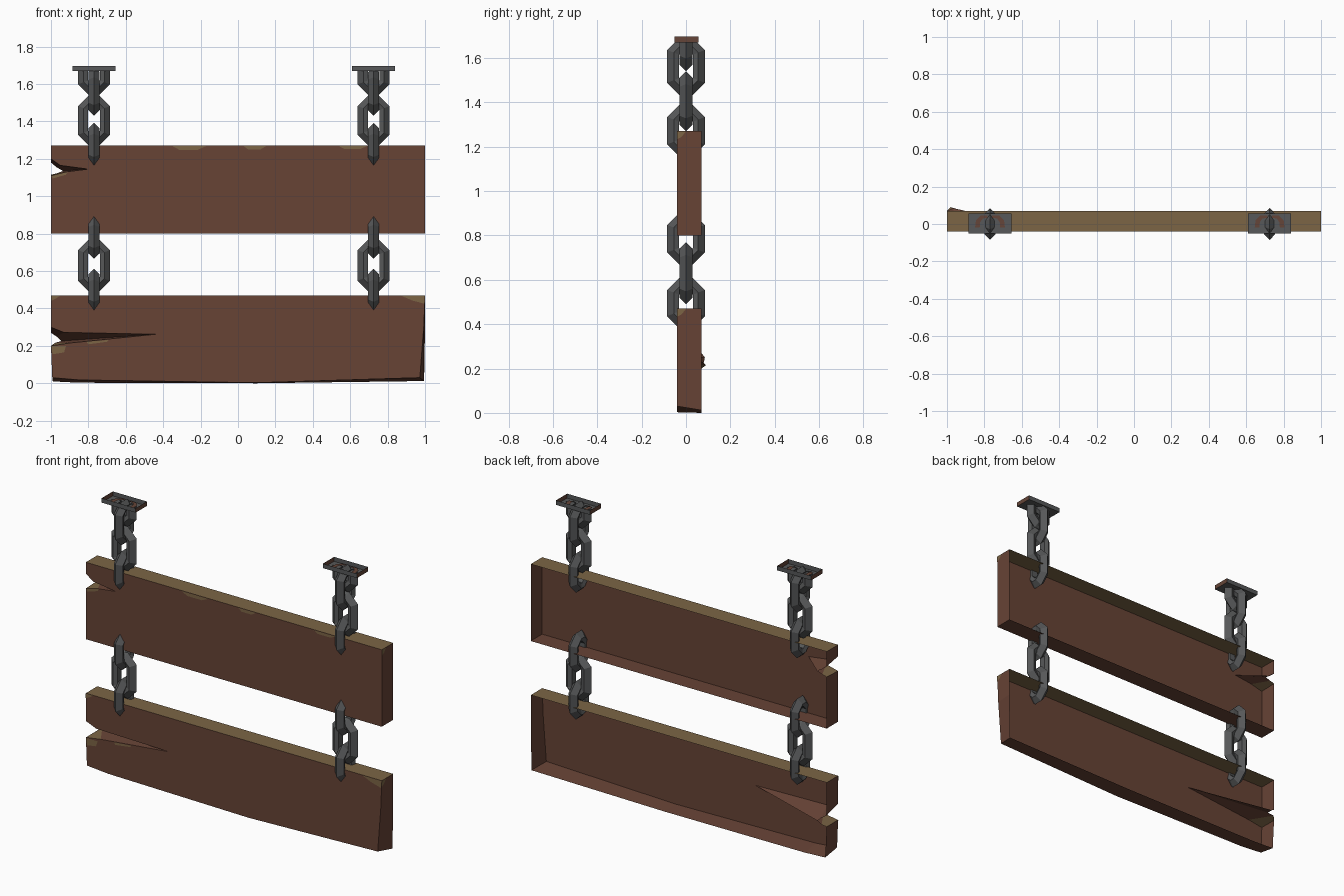
import bpy, bmesh
from mathutils import Vector

cube = bpy.data.objects.get("Cube")
if cube:
    bpy.data.objects.remove(cube, do_unlink=True)


def material(name, colour):
    m = bpy.data.materials.new(name)
    m.use_nodes = True
    m.diffuse_color = (*colour, 1)
    bsdf = m.node_tree.nodes["Principled BSDF"]
    bsdf.inputs["Base Color"].default_value = (*colour, 1)
    bsdf.inputs["Roughness"].default_value = 0.8
    return m


wood = material("brown wood", (0.135, 0.056, 0.036))
bare = material("bare tan wood", (0.2, 0.13, 0.06))
iron = material("dark iron", (0.095, 0.098, 0.1))
rust = material("rust", (0.13, 0.06, 0.04))


def finish(bm, name, *mats):
    mesh = bpy.data.meshes.new(name)
    bm.to_mesh(mesh)
    bm.free()
    for m in mats:
        mesh.materials.append(m)
    obj = bpy.data.objects.new(name, mesh)
    bpy.context.collection.objects.link(obj)
    return obj


FRONT, BACK = -0.04, 0.07


def plank(name, front, back, top):
    """Open-backed shell: front face plus walls running to the back outline."""
    bm = bmesh.new()
    f = [bm.verts.new((x, FRONT, z)) for x, z in front]
    b = [bm.verts.new((p[0], p[2] if len(p) > 2 else BACK, p[1])) for p in back]
    bm.faces.new(f[::-1])
    for i in range(len(f)):
        j = (i + 1) % len(f)
        wall = bm.faces.new((f[i], f[j], b[j], b[i]))
        wall.normal_update()
        c = wall.calc_center_median()
        # bare wood on the top edge and on the outer lip of the split
        outer_lip = c.x < -0.92 and front[i][0] == -1 and front[j][0] > -1 and c.z < top - 0.1
        if c.z > top - 0.02 or outer_lip:
            wall.material_index = 1
    return finish(bm, name, wood, bare)


# Upper plank, split at its right end
plank("upper_plank",
      [(-1, 1.27), (1, 1.27), (1, 0.8), (-1, 0.8), (-1, 1.11), (-0.92, 1.13),
       (-0.8, 1.145), (-0.95, 1.165), (-1, 1.2)],
      [(-1, 1.27), (1, 1.27), (1, 0.8), (-1, 0.8), (-1, 1.115), (-0.97, 1.122),
       (-0.935, 1.135), (-0.97, 1.155), (-1, 1.18)], 1.27)

# Lower plank, worn along the bottom and the left end, with a longer split
plank("lower_plank",
      [(-1, 0.47), (1, 0.47), (0.993, 0.3), (0.972, 0.03), (0.1, 0.003), (-0.85, 0.018),
       (-0.993, 0.03), (-1, 0.2), (-0.9, 0.215), (-0.44, 0.262), (-0.93, 0.272), (-1, 0.3)],
      [(-1, 0.47), (1, 0.47), (1, 0.3), (0.995, 0.012), (0.1, 0), (-0.85, 0.003),
       (-0.99, 0.01), (-1, 0.2), (-0.98, 0.215, 0.09), (-0.945, 0.226, 0.08),
       (-0.97, 0.25, 0.085), (-1, 0.27)], 0.47)


# Thin bare-wood chips along the plank edges
def chips(name, polygons, place):
    bm = bmesh.new()
    for poly in polygons:
        bm.faces.new([bm.verts.new(place(u, v)) for u, v in poly])
    return finish(bm, name, bare)


def edge_chip(a, b, z, depth):
    w = b - a
    return [(a, z), (a + w * 0.2, z - depth), (a + w * 0.75, z - depth), (b, z)]


chips("front_chips", [
    edge_chip(-0.35, -0.17, 1.268, 0.02),
    edge_chip(0.03, 0.15, 1.268, 0.018),
    edge_chip(0.54, 0.69, 1.268, 0.016),
    [(0.87, 0.469), (0.93, 0.443), (0.997, 0.425), (0.999, 0.469)],
    [(-1, 0.469), (-1, 0.44), (-0.97, 0.455), (-0.95, 0.469)],
    [(-1, 0.198), (-0.92, 0.198), (-0.93, 0.165), (-0.99, 0.155)],
    [(-0.81, 0.222), (-0.69, 0.232), (-0.7, 0.222), (-0.8, 0.208)],
    [(-0.999, 1.108), (-0.91, 1.13), (-0.92, 1.115), (-0.99, 1.095)],
], lambda x, z: (x, FRONT - 0.002, z))
chips("end_chips", [
    [(FRONT, z), (FRONT, z - 0.035), (-0.02, z - 0.025), (0.0, z)] for z in (0.469, 1.269)
], lambda y, z: (1.001, y, z))

# Faceted chain links: a ridged section swept around a chamfered ring
SECTION = [(0.03, 0), (0, 0.03), (-0.024, 0.02), (-0.024, -0.02), (0, -0.03)]


def ring(d, half_height):
    w, h = 0.055 + d, half_height - 0.03 + d
    cz, cx = h - 0.04 - 0.6 * d, 0.015 + 0.4 * d
    quarter = [(w, cz), (cx, h)]
    half = quarter + [(-x, z) for x, z in quarter[::-1]]
    return half + [(-x, -z) for x, z in half]


def link(name, cx, cz, half_height, sideways, cut=None):
    bm = bmesh.new()
    loops = []
    for d, lateral in SECTION:
        loops.append([bm.verts.new((cx + (u if sideways else lateral),
                                    lateral if sideways else u, cz + v))
                      for u, v in ring(d, half_height)])
    for a, b in zip(loops, loops[1:] + loops[:1]):
        for i in range(len(a)):
            j = (i + 1) % len(a)
            bm.faces.new((a[i], a[j], b[j], b[i]))
    bmesh.ops.recalc_face_normals(bm, faces=bm.faces)
    if cut:
        bmesh.ops.bisect_plane(bm, geom=bm.verts[:] + bm.edges[:] + bm.faces[:],
                               plane_co=(0, 0, cut), plane_no=(0, 0, 1), clear_outer=True)
    finish(bm, name, iron)


LINKS = [("mount", 1.665, 0.125, True, 1.675), ("upper_hanging", 1.562, 0.132, False, None),
         ("upper_joining", 1.405, 0.135, True, None), ("upper_plank", 1.272, 0.12, False, None),
         ("middle_top", 0.785, 0.12, False, None), ("middle_joining", 0.63, 0.14, True, None),
         ("middle_bottom", 0.495, 0.117, False, None)]

for side, cx in (("right", -0.77), ("left", 0.725)):
    for name, cz, hh, sideways, cut in LINKS:
        link(f"{side}_{name}_link", cx, cz, hh, sideways, cut)

    # Ceiling plate: a shallow tray open at the top, rusty at its ends
    bm = bmesh.new()
    bmesh.ops.create_cube(bm, size=1)
    bmesh.ops.scale(bm, vec=(0.23, 0.108, 0.027), verts=bm.verts)
    bmesh.ops.translate(bm, vec=(cx, 0.002, 1.683), verts=bm.verts)
    bm.normal_update()
    bmesh.ops.delete(bm, geom=[f for f in bm.faces if f.normal.z > 0.9], context='FACES_ONLY')
    for f in bm.faces:
        f.material_index = int(abs(f.normal.x) > 0.9)
    finish(bm, f"{side}_ceiling_plate", iron, rust)

    # Rusty arcs where the mounting link meets the plate
    bm = bmesh.new()
    for s in (-1, 1):
        outer = [(0.08, -0.02), (0.075, 0.02), (0.05, 0.045), (0.012, 0.045)]
        inner = [(0.055, -0.02), (0.052, 0.01), (0.038, 0.03), (0.012, 0.032)]
        rows = [[bm.verts.new((cx + s * x, y, 1.677)) for x, y in pts] for pts in (outer, inner)]
        for i in range(len(outer) - 1):
            bm.faces.new((rows[0][i], rows[0][i + 1], rows[1][i + 1], rows[1][i]))
    finish(bm, f"{side}_plate_rust", rust)
